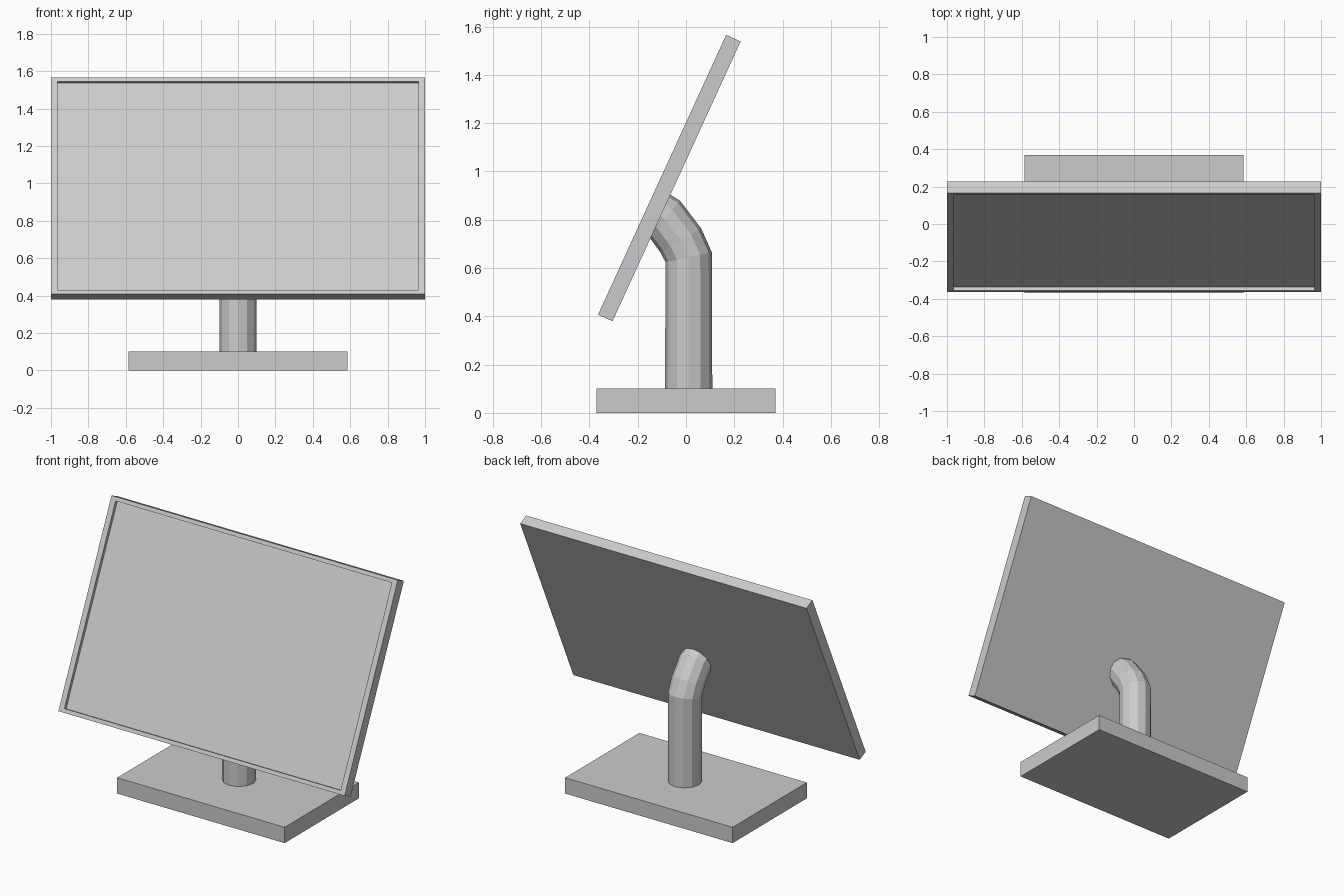
import bpy, bmesh
from math import radians, sin, cos, pi
from mathutils import Vector, Matrix

if "Cube" in bpy.data.objects:
    bpy.data.objects.remove(bpy.data.objects["Cube"])


def finish(name, bm):
    bmesh.ops.recalc_face_normals(bm, faces=bm.faces)
    mesh = bpy.data.meshes.new(name)
    bm.to_mesh(mesh)
    bm.free()
    obj = bpy.data.objects.new(name, mesh)
    bpy.context.collection.objects.link(obj)
    return obj


def box(size, centre=(0, 0, 0)):
    bm = bmesh.new()
    bmesh.ops.create_cube(bm, size=1)
    bmesh.ops.scale(bm, vec=size, verts=bm.verts)
    bmesh.ops.translate(bm, vec=centre, verts=bm.verts)
    return bm


# Flat base slab
finish("base", box((1.17, 0.74, 0.10), (0, 0, 0.05)))

# Tilted display panel with a recessed screen in its front face
W, T, H = 2.0, 0.066, 1.275
bm = box((W, T, H))
front = min(bm.faces, key=lambda f: f.calc_center_median().y)
rim = bmesh.ops.extrude_discrete_faces(bm, faces=[front])["faces"]
bmesh.ops.scale(bm, vec=((W - 0.07) / W, 1, (H - 0.048) / H), verts=rim[0].verts)
screen = bmesh.ops.extrude_discrete_faces(bm, faces=rim)["faces"]
bmesh.ops.translate(bm, vec=(0, 0.02, 0), verts=screen[0].verts)
panel = finish("display_panel", bm)
panel.location = (0, -0.069, 0.973)
panel.rotation_euler.x = radians(-24.6)

# Bent neck: 12-sided rings (y, z, forward lean in degrees) along the path
SIDES, RADIUS = 12, 0.098
path = [(0.011, 0.09, 0), (0.011, 0.645, 12), (-0.022, 0.715, 30),
        (-0.09, 0.806, 48), (-0.13, 0.83, 65.4)]
bm = bmesh.new()
rings = []
for y, z, lean in path:
    turn = Matrix.Rotation(radians(lean), 3, 'X')
    rings.append([bm.verts.new(Vector((0, y, z)) + turn @ Vector(
        (RADIUS * cos(2 * pi * k / SIDES), RADIUS * sin(2 * pi * k / SIDES), 0)))
        for k in range(SIDES)])
for a, b in zip(rings, rings[1:]):
    for k in range(SIDES):
        n = (k + 1) % SIDES
        bm.faces.new((a[k], a[n], b[n], b[k]))
bm.faces.new(rings[0])
bm.faces.new(rings[-1])
finish("stand_neck", bm)
